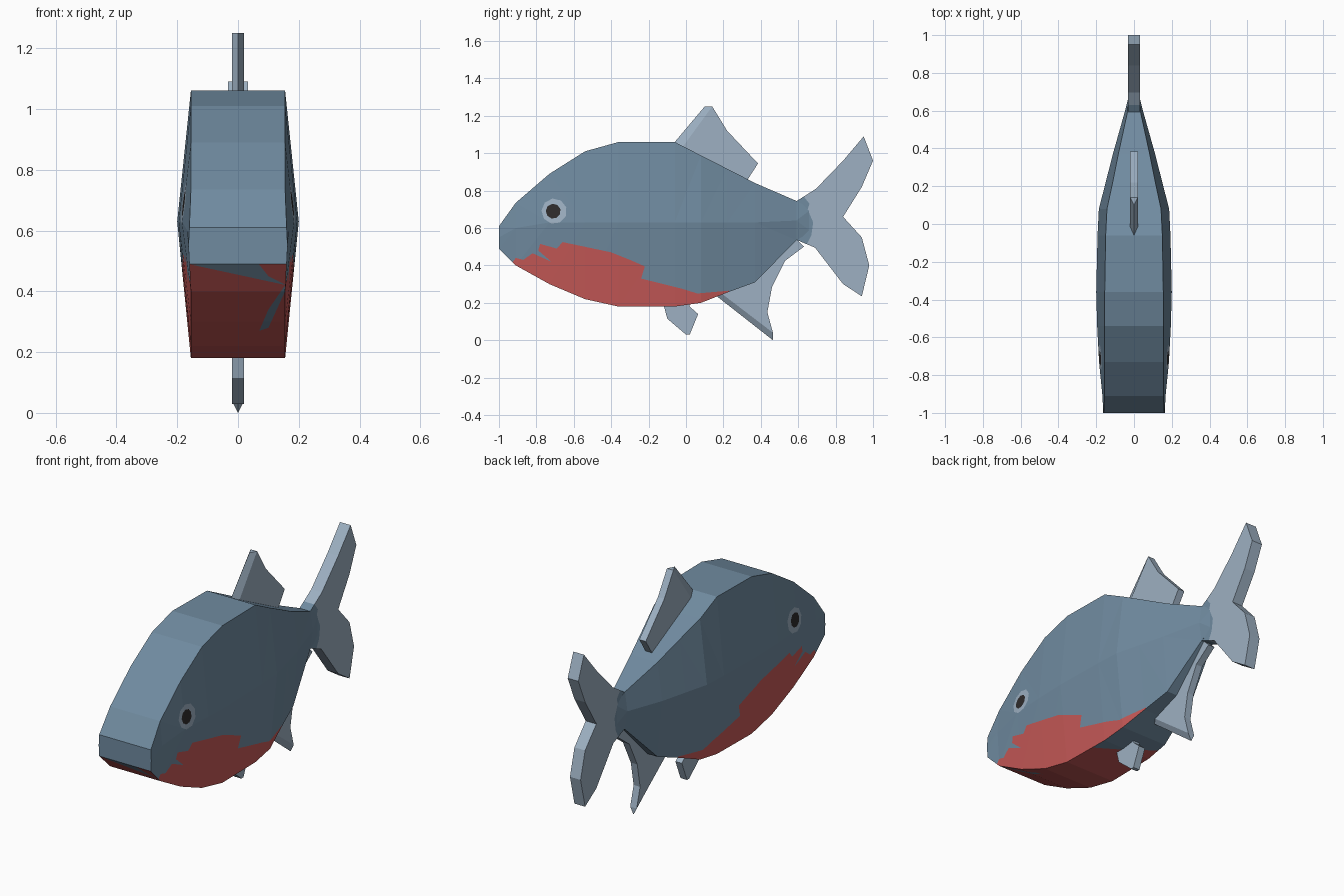
import bpy, bmesh, math
from mathutils import Vector

if "Cube" in bpy.data.objects:
    bpy.data.objects.remove(bpy.data.objects["Cube"])


def material(name, srgb):
    m = bpy.data.materials.new(name)
    m.diffuse_color = [((c / 255 + 0.055) / 1.055) ** 2.4 for c in srgb] + [1]
    m.use_nodes = True
    m.node_tree.nodes["Principled BSDF"].inputs["Base Color"].default_value = m.diffuse_color
    return m


SLATE, FIN, RED, BLACK = range(4)
mats = [material("slate_scales", (112, 139, 160)),
        material("pale_fin", (157, 176, 194)),
        material("red_belly", (198, 89, 87)),
        material("black_pupil", (46, 43, 43))]


def finish(name, bm):
    me = bpy.data.meshes.new(name)
    bm.to_mesh(me)
    bm.free()
    for m in mats:
        me.materials.append(m)
    ob = bpy.data.objects.new(name, me)
    bpy.context.collection.objects.link(ob)
    return ob


def inside(p, poly):
    hit = False
    for (ax, ay), (bx, by) in zip(poly, poly[1:] + poly[:1]):
        if (ay > p[1]) != (by > p[1]) and p[0] < (bx - ax) * (p[1] - ay) / (by - ay) + ax:
            hit = not hit
    return hit


def paint(bm, poly, axis, mat, keep):
    """Cut a flat outline, projected along one axis, into the kept faces and colour it."""
    u, v = [i for i in range(3) if i != axis]
    lo = [min(p[k] for p in poly) for k in (0, 1)]
    hi = [max(p[k] for p in poly) for k in (0, 1)]

    def touched():
        bm.normal_update()
        out = []
        for f in bm.faces:
            us, vs = [w.co[u] for w in f.verts], [w.co[v] for w in f.verts]
            if (keep(f) and min(us) < hi[0] and max(us) > lo[0]
                    and min(vs) < hi[1] and max(vs) > lo[1]):
                out.append(f)
        return out

    for a, b in zip(poly, poly[1:] + poly[:1]):
        fs = touched()
        es, vs = {e for f in fs for e in f.edges}, {w for f in fs for w in f.verts}
        co, no = Vector(), Vector()
        co[u], co[v] = a
        no[u], no[v] = b[1] - a[1], a[0] - b[0]
        bmesh.ops.bisect_plane(bm, geom=fs + list(es) + list(vs), dist=1e-5,
                               plane_co=co, plane_no=no.normalized())
    for f in touched():
        c = f.calc_center_median()
        if inside((c[u], c[v]), poly):
            f.material_index = mat


def side(f):
    return abs(f.normal.x) > 0.7


def circle(y, z, r, n=9):
    return [(y + r * math.cos(math.tau * i / n + 0.3), z + r * math.sin(math.tau * i / n + 0.3))
            for i in range(n)]


# Body: six-sided sections (y, top, middle, bottom, edge half-width, middle half-width)
stations = [(-1, .61, .55, .49, .16, .163), (-.91, .735, .60, .40, .155, .167),
            (-.73, .89, .63, .30, .155, .185), (-.54, 1.01, .63, .22, .155, .195),
            (-.36, 1.06, .63, .18, .155, .20), (-.06, 1.06, .63, .18, .15, .193),
            (.08, .988, .63, .20, .143, .186), (.22, .917, .63, .255, .113, .15),
            (.37, .84, .63, .31, .083, .112), (.59, .745, .64, .535, .035, .05),
            (.67, .70, .64, .58, .03, .03)]
bm = bmesh.new()
rings = [[bm.verts.new((x, y, z)) for x, z in
          ((e, t), (w, m), (e, b), (-e, b), (-w, m), (-e, t))]
         for y, t, m, b, e, w in stations]
for r, s in zip(rings, rings[1:]):
    for i in range(6):
        j = (i + 1) % 6
        bm.faces.new((r[i], r[j], s[j], s[i]))
bm.faces.new(rings[0])
bm.faces.new(rings[-1])
bmesh.ops.recalc_face_normals(bm, faces=bm.faces)
bmesh.ops.triangulate(bm, faces=[f for f in bm.faces if abs(f.normal.x) > 0.3])

# Ragged red patch on both flanks, then the underside
flank = [(-.94, .40), (-.91, .44), (-.87, .43), (-.82, .465), (-.72, .42), (-.79, .48),
         (-.78, .515), (-.69, .49), (-.66, .525), (-.40, .47), (-.30, .43), (-.22, .395),
         (-.24, .33), (-.02, .275), (.06, .25), (.23, .265), (.23, .1), (-.94, .1)]
paint(bm, flank, 0, RED, side)
paint(bm, [(-.3, -1.1), (.3, -1.1), (.3, -.25), (-.3, .12)], 2, RED,
      lambda f: f.normal.z < -0.3 and abs(f.normal.x) < 0.5)
# Slate streaks under the chin
for streak in ([(-.155, .488), (.06, .5), (.10, .45), (.16, .42)],
               [(.155, .42), (.155, .40), (.10, .28), (.07, .27), (.10, .34)]):
    paint(bm, streak, 1, SLATE,
          lambda f: f.normal.z < -0.3 and f.normal.y < -0.1 and abs(f.normal.x) < 0.5)
# Eyes
paint(bm, circle(-.705, .69, .068), 0, FIN, side)
paint(bm, circle(-.71, .69, .04), 0, BLACK, side)
finish("body", bm)


def fin(name, outline, half, ridge=None, root=None):
    """Flat plate from a (y, z) outline; a ridge sharpens the closing edge."""
    bm = bmesh.new()
    L, R = [[bm.verts.new((s * half, y, z)) for y, z in outline] for s in (-1, 1)]
    bm.faces.new(L)
    bm.faces.new(R[::-1])
    for i in range(len(L) - 1):
        bm.faces.new((L[i], L[i + 1], R[i + 1], R[i]))
    if ridge:
        a, b = [bm.verts.new((0, y, z)) for y, z in ridge]
        bm.faces.new((L[-1], L[0], b, a))
        bm.faces.new((R[0], R[-1], a, b))
        bm.faces.new((L[-1], a, R[-1]))
        bm.faces.new((R[0], b, L[0]))
    else:
        bm.faces.new((L[-1], L[0], R[0], R[-1]))
    bmesh.ops.recalc_face_normals(bm, faces=bm.faces)
    bmesh.ops.triangulate(bm, faces=[f for f in bm.faces if len(f.verts) > 4])
    for f in bm.faces:
        f.material_index = FIN
    if root:
        paint(bm, root, 0, SLATE, lambda f: True)
    finish(name, bm)


# Tail fin, with its root in the body colour
fin("tail_fin", [(.59, .743), (.695, .81), (.84, .96), (.95, 1.09), (1, .96), (.94, .82),
                 (.84, .66), (.94, .55), (.98, .40), (.94, .235), (.84, .30), (.69, .495),
                 (.59, .537)], .033,
    root=[(.55, .78), (.62, .78), (.66, .73), (.65, .70), (.68, .63), (.67, .56),
          (.64, .50), (.55, .50)])
# Back fin
fin("dorsal_fin", [(-.02, 1.03), (.02, .95), (.30, .82), (.33, .86), (.385, .945),
                   (.22, 1.12), (.14, 1.25)], .02, ridge=[(.10, 1.25), (-.06, 1.06)])
# Rear belly fin
fin("anal_fin", [(.19, .25), (.24, .32), (.40, .40), (.57, .56), (.63, .50), (.53, .425),
                 (.46, .285), (.435, .15), (.465, .04)], .02,
    ridge=[(.465, .0), (.165, .235)])
# Front belly fin
fin("pelvic_fin", [(-.12, .19), (-.06, .24), (.02, .24), (.02, .18), (.065, .14),
                   (.02, .03), (0, .03), (-.10, .115)], .02)
